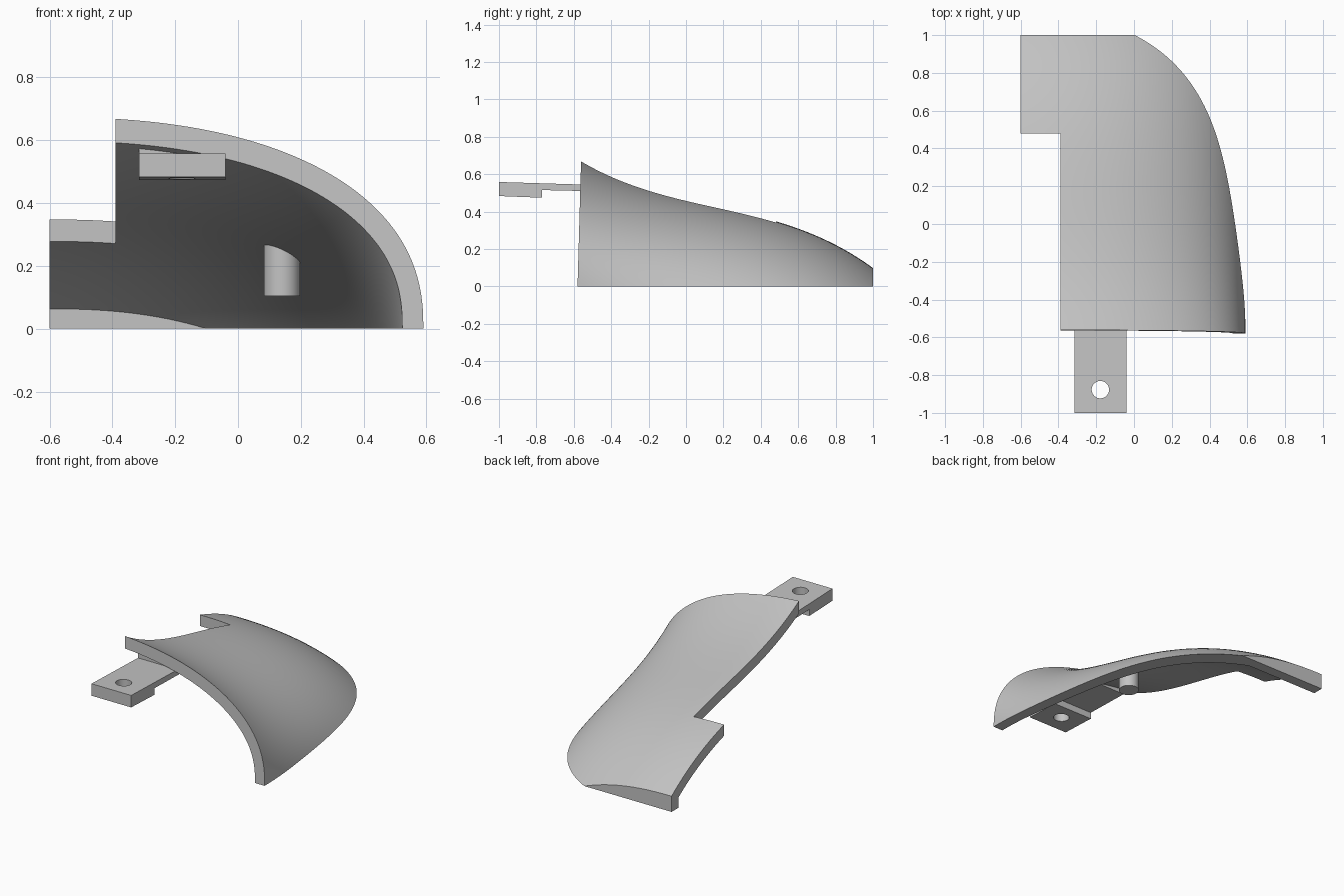
import bpy, bmesh, math

if "Cube" in bpy.data.objects:
    bpy.data.objects.remove(bpy.data.objects["Cube"], do_unlink=True)

grey = bpy.data.materials.new("light_grey")
grey.use_nodes = True
grey.diffuse_color = (0.55, 0.55, 0.55, 1)
grey.node_tree.nodes["Principled BSDF"].inputs["Base Color"].default_value = (0.55, 0.55, 0.55, 1)

WALL = 0.067      # shell thickness
MID = -0.6        # x of the crown line
HALF = 1.19       # half width of the arch
POWER = 2.3       # squareness of the arch


def finish(name, bm):
    bmesh.ops.recalc_face_normals(bm, faces=bm.faces)
    mesh = bpy.data.meshes.new(name)
    bm.to_mesh(mesh)
    bm.free()
    mesh.materials.append(grey)
    obj = bpy.data.objects.new(name, mesh)
    bpy.context.collection.objects.link(obj)
    return obj


def prism(name, outline, x0, x1):
    """Extrude a (y, z) outline along x."""
    bm = bmesh.new()
    face = bm.faces.new([bm.verts.new((x0, y, z)) for y, z in outline])
    ext = bmesh.ops.extrude_face_region(bm, geom=[face])["geom"]
    for v in ext:
        if isinstance(v, bmesh.types.BMVert):
            v.co.x = x1
    return finish(name, bm)


def box(name, x0, x1, y0, y1, z0, z1):
    return prism(name, [(y0, z0), (y1, z0), (y1, z1), (y0, z1)], x0, x1)


def cylinder(name, x, y, z0, z1, radius):
    bm = bmesh.new()
    bmesh.ops.create_cone(bm, cap_ends=True, segments=48, radius1=radius,
                          radius2=radius, depth=z1 - z0)
    bmesh.ops.translate(bm, verts=bm.verts, vec=(x, y, (z0 + z1) / 2))
    return finish(name, bm)


def boolean(obj, tool, operation):
    mod = obj.modifiers.new("cut", "BOOLEAN")
    mod.operation, mod.solver, mod.object = operation, "EXACT", tool
    bpy.context.view_layer.objects.active = obj
    bpy.ops.object.modifier_apply(modifier=mod.name)
    bpy.data.objects.remove(tool, do_unlink=True)


def crown(y):
    return 0.463 - 0.238 * y + 0.111 * y ** 2 - 0.238 * y ** 3


def arch_depth(y):
    return 0.67 * (1.1 + 0.17 * y + 0.1 * y ** 2 + 0.13 * y ** 3)


def arched_solid(name, inset):
    """Arched sheet, moved inward by inset, and filled downward."""
    rows, cols = 64, 64
    bm = bmesh.new()
    grid = []
    for i in range(rows + 1):
        y = -0.75 + 1.87 * i / rows
        row = []
        for j in range(cols + 1):
            a = -0.15 + (math.pi / 2 + 0.15) * j / cols
            across = math.copysign(abs(math.sin(a)) ** (2 / POWER), a)
            rise = max(math.cos(a), 0) ** (2 / POWER)
            row.append(bm.verts.new((MID + HALF * across, y,
                                     crown(y) - arch_depth(y) * (1 - rise))))
        grid.append(row)
    for i in range(rows):
        for j in range(cols):
            bm.faces.new((grid[i][j], grid[i][j + 1], grid[i + 1][j + 1], grid[i + 1][j]))
    bm.normal_update()
    sign = 1 if bm.faces[:][0].normal.z > 0 else -1
    moves = [(v, v.normal * inset * sign) for v in bm.verts]
    for v, move in moves:
        v.co -= move
    ext = bmesh.ops.extrude_face_region(bm, geom=bm.faces[:])["geom"]
    for v in ext:
        if isinstance(v, bmesh.types.BMVert):
            v.co.z = -1.2
    return finish(name, bm)


# Curved cover: trimmed outer solid minus its hollow, with a back wall left in
cover = arched_solid("cover_shell", 0)
boolean(cover, prism("trim", [(-0.58, 0), (1, 0), (1, 1.2), (-0.546, 1.2)], MID, 1), "INTERSECT")
hollow = arched_solid("hollow", WALL)
boolean(hollow, box("trim", -0.75, 1, -0.7, 1 - WALL, -0.6, 1.2), "INTERSECT")
boolean(cover, hollow, "DIFFERENCE")

# Corner notch
boolean(cover, box("notch", -0.9, -0.39, -0.9, 0.48, -0.2, 1.2), "DIFFERENCE")

# Mounting tab: thick end, thin neck and a wedge seated under the cover
tab = prism("mounting_tab", [(-1, 0.483), (-0.77, 0.474), (-0.77, 0.515), (-0.47, 0.508),
                             (-0.47, 0.541), (-0.54, 0.575), (-0.54, 0.544), (-1, 0.558)],
            -0.315, -0.04)
boolean(tab, cylinder("hole", -0.178, -0.877, 0.3, 0.7, 0.046), "DIFFERENCE")

# Locating pin under the cover
pin = cylinder("locating_pin", 0.14, 0.12, 0.105, 0.28, 0.058)

# Smooth curves, sharp edges
for obj in (cover, tab, pin):
    bpy.ops.object.select_all(action="DESELECT")
    obj.select_set(True)
    bpy.context.view_layer.objects.active = obj
    bpy.ops.object.shade_smooth_by_angle(angle=math.radians(30))
